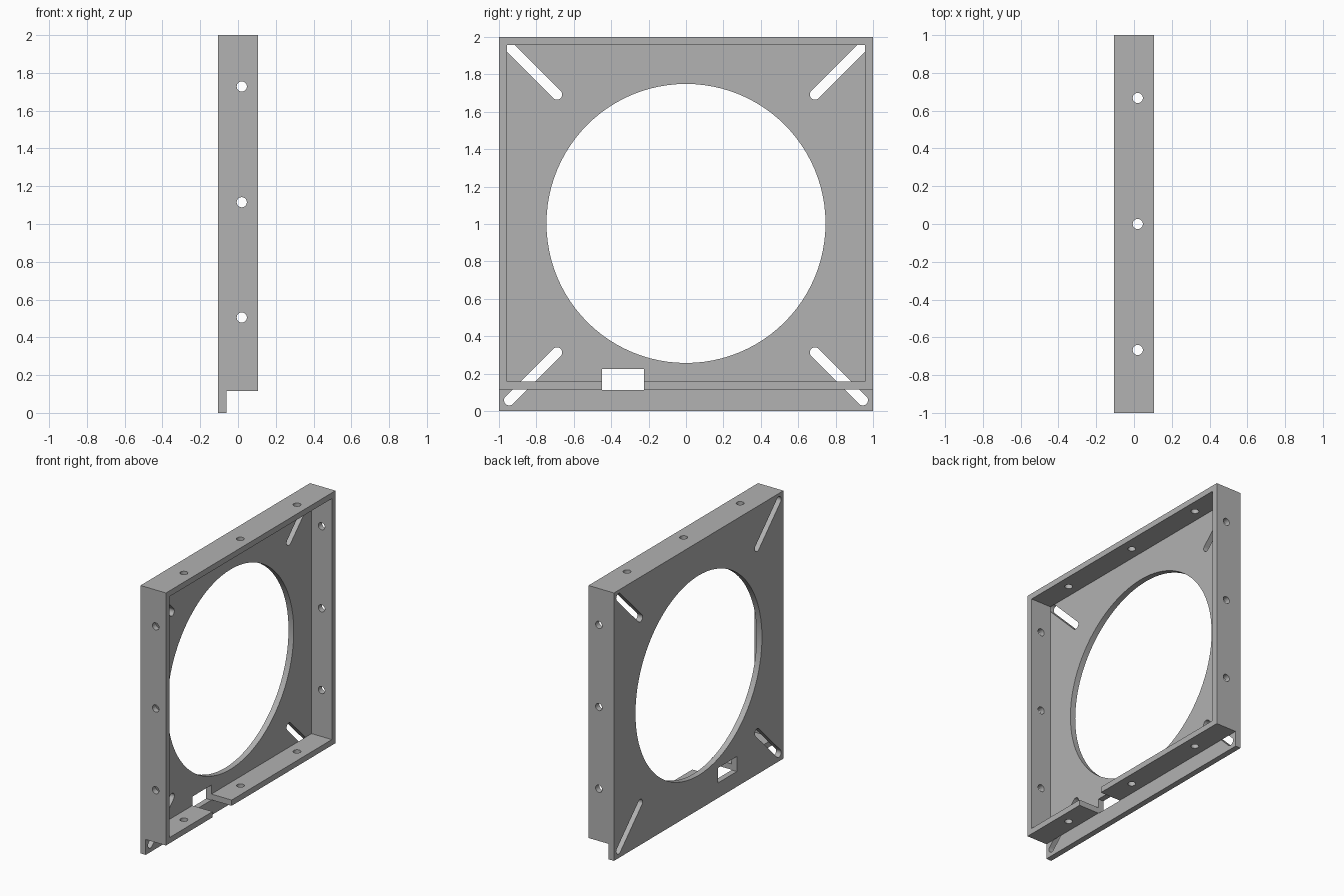
import bpy, bmesh, math
from mathutils import Matrix, Vector

cube = bpy.data.objects.get("Cube")
if cube:
    bpy.data.objects.remove(cube, do_unlink=True)

BACK, FRONT, FLOOR = -0.105, 0.105, -0.062   # depth of plate back, rim front, plate face
WALL, LEDGE, MID = 0.043, 0.115, 1.003       # rim thickness, rim underside, opening height

grey = bpy.data.materials.new("plain grey")
grey.use_nodes = True
colour = (0.445, 0.445, 0.445, 1)
grey.diffuse_color = colour
grey.node_tree.nodes["Principled BSDF"].inputs["Base Color"].default_value = colour


def add_object(name, bm):
    bmesh.ops.recalc_face_normals(bm, faces=bm.faces)
    mesh = bpy.data.meshes.new(name)
    bm.to_mesh(mesh)
    bm.free()
    mesh.materials.append(grey)
    obj = bpy.data.objects.new(name, mesh)
    bpy.context.collection.objects.link(obj)
    return obj


def prism(name, points, direction):
    """Extrude a flat outline along a direction."""
    bm = bmesh.new()
    face = bm.faces.new([bm.verts.new(p) for p in points])
    new = bmesh.ops.extrude_face_region(bm, geom=[face])["geom"]
    verts = [v for v in new if isinstance(v, bmesh.types.BMVert)]
    bmesh.ops.translate(bm, verts=verts, vec=direction)
    return add_object(name, bm)


def box(name, low, high):
    (x0, y0, z0), (x1, y1, z1) = low, high
    outline = [(x0, y0, z0), (x0, y1, z0), (x0, y1, z1), (x0, y0, z1)]
    return prism(name, outline, (x1 - x0, 0, 0))


def rod(name, centre, radius, length, axis, sides):
    bm = bmesh.new()
    turn = Vector(axis).to_track_quat('Z', 'Y').to_matrix().to_4x4()
    bmesh.ops.create_cone(bm, cap_ends=True, segments=sides, radius1=radius,
                          radius2=radius, depth=length,
                          matrix=Matrix.Translation(centre) @ turn)
    return add_object(name, bm)


def slot(sy, sz):
    """Diagonal round-ended slot, as deep as the plate."""
    a = math.atan2(sz, sy)
    points = []
    for reach, start in ((0.945, a - math.pi / 2), (0.69, a + math.pi / 2)):
        for i in range(13):
            t = start + math.pi * i / 12
            points.append((BACK - 0.05, sy * reach + 0.028 * math.cos(t),
                           MID + sz * reach + 0.028 * math.sin(t)))
    return prism("slot_cutter", points, (FLOOR - BACK + 0.05, 0, 0))


# Stepped body: full depth rim above a thin lip
profile = [(BACK, 0), (FLOOR, 0), (FLOOR, LEDGE), (FRONT, LEDGE), (FRONT, 2), (BACK, 2)]
frame = prism("mounting_frame", [(x, -1, z) for x, z in profile], (0, 2, 0))

# Pocket, round opening and cable notch
cutters = [
    box("pocket_cutter", (FLOOR, WALL - 1, LEDGE + WALL), (0.2, 1 - WALL, 2 - WALL)),
    rod("opening_cutter", (0, 0, MID), 0.746, 0.6, (1, 0, 0), 96),
    box("notch_cutter", (-0.2, -0.45, LEDGE - 0.002), (0.2, -0.225, 0.225)),
]

# Corner slots
cutters += [slot(sy, sz) for sy in (-1, 1) for sz in (-1, 1)]

# Screw holes through the opposite rim walls
cutters += [rod("side_hole_cutter", (0.02, 0, z), 0.027, 3, (0, 1, 0), 24)
            for z in (0.505, 1.115, 1.728)]
cutters += [rod("top_hole_cutter", (0.02, y, 1), 0.027, 3, (0, 0, 1), 24)
            for y in (-0.667, 0, 0.667)]

bpy.context.view_layer.objects.active = frame
for cutter in cutters:
    cutter.hide_render = True
    mod = frame.modifiers.new(cutter.name, 'BOOLEAN')
    mod.operation = 'DIFFERENCE'
    mod.solver = 'EXACT'
    mod.object = cutter
    bpy.ops.object.modifier_apply(modifier=mod.name)
    bpy.data.objects.remove(cutter, do_unlink=True)

# Smooth the round holes, keep the corners sharp
bpy.ops.object.select_all(action='DESELECT')
frame.select_set(True)
bpy.ops.object.shade_smooth_by_angle(angle=math.radians(30))
